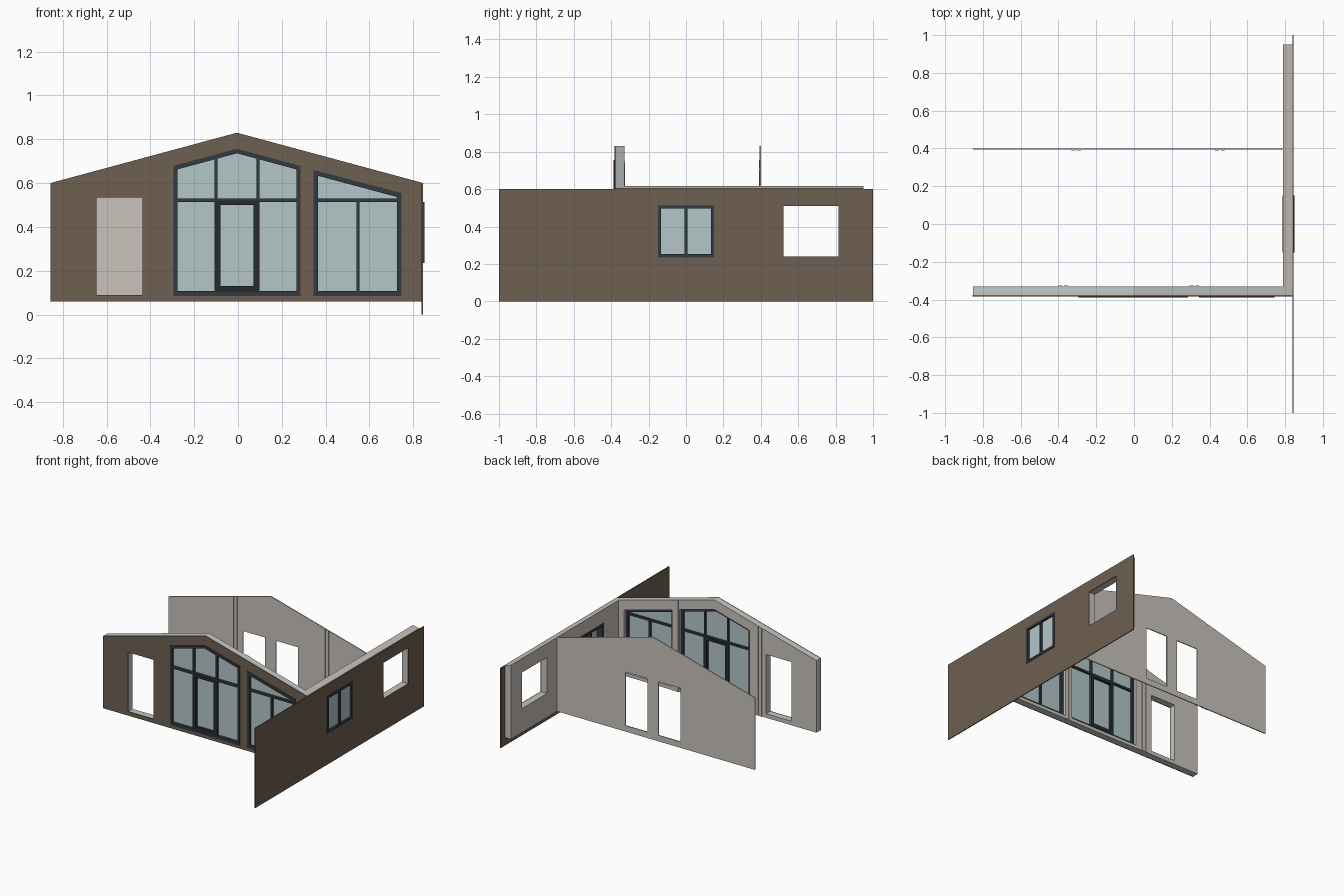
import bpy, bmesh

if "Cube" in bpy.data.objects:
    bpy.data.objects.remove(bpy.data.objects["Cube"])


def material(name, rgb):
    m = bpy.data.materials.new(name)
    lin = [(c / 255 / 12.92) if c < 11 else ((c / 255 + 0.055) / 1.055) ** 2.4 for c in rgb]
    m.diffuse_color = (*lin, 1)
    m.use_nodes = True
    m.node_tree.nodes["Principled BSDF"].inputs["Base Color"].default_value = m.diffuse_color
    return m


BROWN = material("brown cladding", (110, 96, 82))
GROOVE = material("dark groove", (66, 57, 48))
PLASTER = material("warm grey plaster", (200, 194, 187))
INSUL = material("pale blue grey insulation", (190, 203, 204))
FRAME = material("charcoal frame", (52, 58, 65))
DOOR = material("dark door frame", (38, 42, 48))
GLASS = material("pale blue glass", (180, 199, 201))

CX = -0.005  # ridge line


def rect(a, b, c, d):
    return [(a, c), (b, c), (b, d), (a, d)]


def roof(x, peak=0.83):
    return peak - 0.27 * abs(x - CX)


def gable(x0, x1, z0=0.06):
    return [(x0, z0), (x1, z0), (x1, roof(x1)), (CX, roof(CX)), (x0, roof(x0))]


def panel(name, outline, holes, axis, lo, hi, mat, grooves=None):
    """Profile with holes, extruded along y or x; optional groove stripes along u or v."""
    cu = bpy.data.curves.new(name, 'CURVE')
    cu.dimensions = '2D'
    cu.fill_mode = 'BOTH'
    cu.extrude = (hi - lo) / 2
    for pts in [outline] + holes:
        sp = cu.splines.new('POLY')
        sp.points.add(len(pts) - 1)
        for p, (u, v) in zip(sp.points, pts):
            p.co = (u, v, 0, 1)
        sp.use_cyclic_u = True
    tmp = bpy.data.objects.new(name + "_profile", cu)
    bpy.context.collection.objects.link(tmp)
    dg = bpy.context.evaluated_depsgraph_get()
    me = bpy.data.meshes.new_from_object(tmp.evaluated_get(dg))
    bpy.data.objects.remove(tmp)

    bm = bmesh.new()
    bm.from_mesh(me)
    bmesh.ops.remove_doubles(bm, verts=bm.verts, dist=1e-5)
    if grooves is not None:
        pitch, gap = 0.03, 0.005
        no = [0, 0, 0]
        no[grooves] = 1
        for k in range(-36, 37):
            for off in (0, gap):
                co = [0, 0, 0]
                co[grooves] = k * pitch + off
                bmesh.ops.bisect_plane(bm, geom=bm.verts[:] + bm.edges[:] + bm.faces[:],
                                       dist=1e-6, plane_co=co, plane_no=no)
        for f in bm.faces:
            f.material_index = int(f.calc_center_median()[grooves] % pitch < gap - 1e-5)
    else:
        for f in bm.faces:
            f.material_index = 0
    mid = (lo + hi) / 2
    for v in bm.verts:
        u, w, t = v.co
        v.co = (u, mid + t, w) if axis == 'y' else (mid + t, u, w)
    bmesh.ops.recalc_face_normals(bm, faces=bm.faces)
    bm.to_mesh(me)
    bm.free()
    me.materials.clear()
    me.materials.append(mat)
    if grooves is not None:
        me.materials.append(GROOVE)
    for p in me.polygons:
        p.use_smooth = False
    ob = bpy.data.objects.new(name, me)
    bpy.context.collection.objects.link(ob)
    return ob


# front openings: doorway, gabled window, sloped window
doorway = rect(-0.645, -0.435, 0.09, 0.535)
mid_top = lambda x: roof(x, 0.757)
mid_in = lambda x: roof(x, 0.736)
mid_win = [(-0.295, 0.085), (0.285, 0.085), (0.285, mid_top(0.285)), (CX, mid_top(CX)),
           (-0.295, mid_top(-0.295))]
side_win = [(0.345, 0.085), (0.745, 0.085), (0.745, 0.555), (0.345, 0.66)]
front_holes = [doorway, mid_win, side_win]

# front wall layers
panel("front_cladding", gable(-0.855, 0.838), front_holes, 'y', -0.383, -0.375, BROWN, 0)
for name, lo, hi, mat in (("front_outer_board", -0.375, -0.36, PLASTER),
                          ("front_insulation", -0.36, -0.338, INSUL),
                          ("front_lining", -0.338, -0.33, PLASTER)):
    panel(name, gable(-0.853, 0.79), front_holes, 'y', lo, hi, mat)

# gabled window: frame with one hole per pane, glass sheet and door leaf
mid_panes = [
    rect(-0.276, -0.107, 0.108, 0.515), rect(0.097, 0.266, 0.108, 0.515),
    rect(-0.1, 0.09, 0.108, 0.515),
    [(-0.276, 0.53), (-0.107, 0.53), (-0.107, mid_in(-0.107)), (-0.276, mid_in(-0.276))],
    [(0.097, 0.53), (0.266, 0.53), (0.266, mid_in(0.266)), (0.097, mid_in(0.097))],
    [(-0.094, 0.53), (0.084, 0.53), (0.084, mid_in(0.084)), (CX, mid_in(CX)),
     (-0.094, mid_in(-0.094))]]
panel("gabled_window_frame", mid_win, mid_panes, 'y', -0.388, -0.35, FRAME)
panel("gabled_window_glass", mid_win, [], 'y', -0.369, -0.365, GLASS)
panel("door_leaf_frame", rect(-0.105, 0.095, 0.1, 0.52), [rect(-0.08, 0.07, 0.13, 0.5)],
      'y', -0.39, -0.346, DOOR)

# sloped window
side_panes = [rect(0.366, 0.541, 0.108, 0.515), rect(0.555, 0.725, 0.108, 0.515),
              [(0.366, 0.529), (0.725, 0.529), (0.725, 0.537), (0.366, 0.633)]]
panel("sloped_window_frame", side_win, side_panes, 'y', -0.388, -0.35, FRAME)
panel("sloped_window_glass", side_win, [], 'y', -0.369, -0.365, GLASS)

# right wall: long cladding sheet and shorter thick core
right_win = rect(-0.15, 0.15, 0.235, 0.513)
right_holes = [right_win, rect(0.52, 0.815, 0.24, 0.51)]
panel("right_cladding", rect(-1, 1, 0, 0.6), right_holes, 'x', 0.838, 0.845, BROWN, 1)
core = panel("right_wall_core", rect(-0.375, 0.95, 0.06, 0.6), right_holes, 'x', 0.79, 0.838,
             PLASTER)
for v in core.data.vertices:  # top follows the roof slope
    if v.co.z > 0.59:
        v.co.z = roof(v.co.x)

# right window
panel("right_window_frame", right_win,
      [rect(-0.133, -0.007, 0.253, 0.496), rect(0.007, 0.133, 0.253, 0.496)],
      'x', 0.785, 0.85, FRAME)
panel("right_window_glass", right_win, [], 'x', 0.832, 0.836, GLASS)

# thin back partition with two doorways
panel("back_partition", gable(-0.853, 0.79),
      [rect(0.04, 0.223, 0.105, 0.508), rect(-0.235, -0.052, 0.105, 0.508)],
      'y', 0.394, 0.401, PLASTER)

# slim vertical joint strips on the inner faces
for name, xs, lo, hi in (("partition_strip", (-0.33, 0.43), 0.390, 0.394),
                         ("front_wall_strip", (-0.40, 0.295), -0.33, -0.326)):
    for x in xs:
        for dx in (0, 0.03):
            a, b = x + dx, x + dx + 0.02
            panel(name, [(a, 0.06), (b, 0.06), (b, roof(b)), (a, roof(a))], [], 'y', lo, hi,
                  PLASTER)
